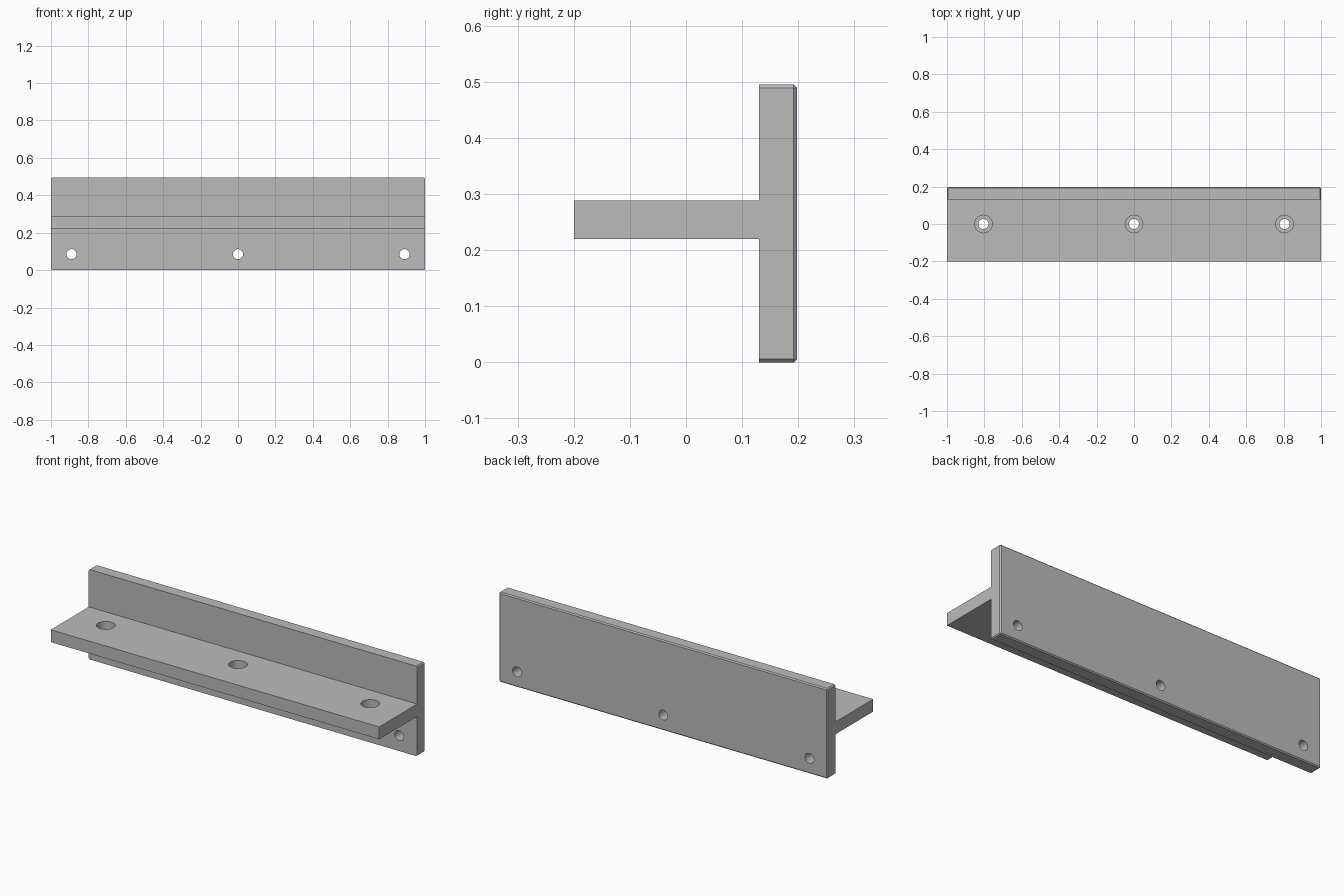
import bpy, bmesh
from mathutils import Matrix, Vector

cube = bpy.data.objects.get("Cube")
if cube:
    bpy.data.objects.remove(cube, do_unlink=True)

GREY = (0.5, 0.5, 0.5, 1)
steel = bpy.data.materials.new("plain grey")
steel.use_nodes = True
steel.diffuse_color = GREY
steel.node_tree.nodes["Principled BSDF"].inputs["Base Color"].default_value = GREY


def add_object(name, bm):
    mesh = bpy.data.meshes.new(name)
    bm.to_mesh(mesh)
    bm.free()
    mesh.materials.append(steel)
    obj = bpy.data.objects.new(name, mesh)
    bpy.context.collection.objects.link(obj)
    return obj


def box(low, high):
    low, high = Vector(low), Vector(high)
    bm = bmesh.new()
    bmesh.ops.create_cube(bm, size=1, matrix=Matrix.Translation((low + high) / 2)
                          @ Matrix.Diagonal((*(high - low), 1)))
    return bm


def drill(target, centre, radius, depth, axis):
    """Cut a round hole of the given length, centred on a point."""
    bm = bmesh.new()
    turn = Vector((0, 0, 1)).rotation_difference(Vector(axis)).to_matrix().to_4x4()
    bmesh.ops.create_cone(bm, cap_ends=True, segments=48, radius1=radius,
                          radius2=radius, depth=depth,
                          matrix=Matrix.Translation(centre) @ turn)
    cutter = add_object("hole_cutter", bm)
    cutter.hide_render = True
    mod = target.modifiers.new("hole", "BOOLEAN")
    mod.operation, mod.solver, mod.object = "DIFFERENCE", "EXACT", cutter
    bpy.context.view_layer.objects.active = target
    bpy.ops.object.modifier_apply(modifier=mod.name)
    bpy.data.objects.remove(cutter, do_unlink=True)


# Upright plate, chamfered everywhere except around its front face
FRONT = 0.13
bm = box((-1, FRONT, 0), (1, 0.198, 0.495))
edges = [e for e in bm.edges if any(v.co.y > FRONT + 0.01 for v in e.verts)]
bmesh.ops.bevel(bm, geom=edges, offset=0.006, segments=1, affect="EDGES")
plate = add_object("upright_plate", bm)

# Horizontal shelf
shelf = add_object("shelf_flange", box((-1, -0.2, 0.22), (1, FRONT, 0.288)))

# Mounting holes through the plate, counterbored holes through the shelf
for side in (-1, 0, 1):
    drill(plate, (side * 0.89, 0.16, 0.085), 0.027, 0.3, (0, 1, 0))
    drill(shelf, (side * 0.805, 0, 0.25), 0.027, 0.3, (0, 0, 1))
    drill(shelf, (side * 0.805, 0, 0.288), 0.047, 0.09, (0, 0, 1))

# Smooth the hole walls while keeping the edges crisp
for obj in (plate, shelf):
    bpy.ops.object.select_all(action="DESELECT")
    obj.select_set(True)
    bpy.context.view_layer.objects.active = obj
    bpy.ops.object.shade_smooth_by_angle(angle=0.52)
